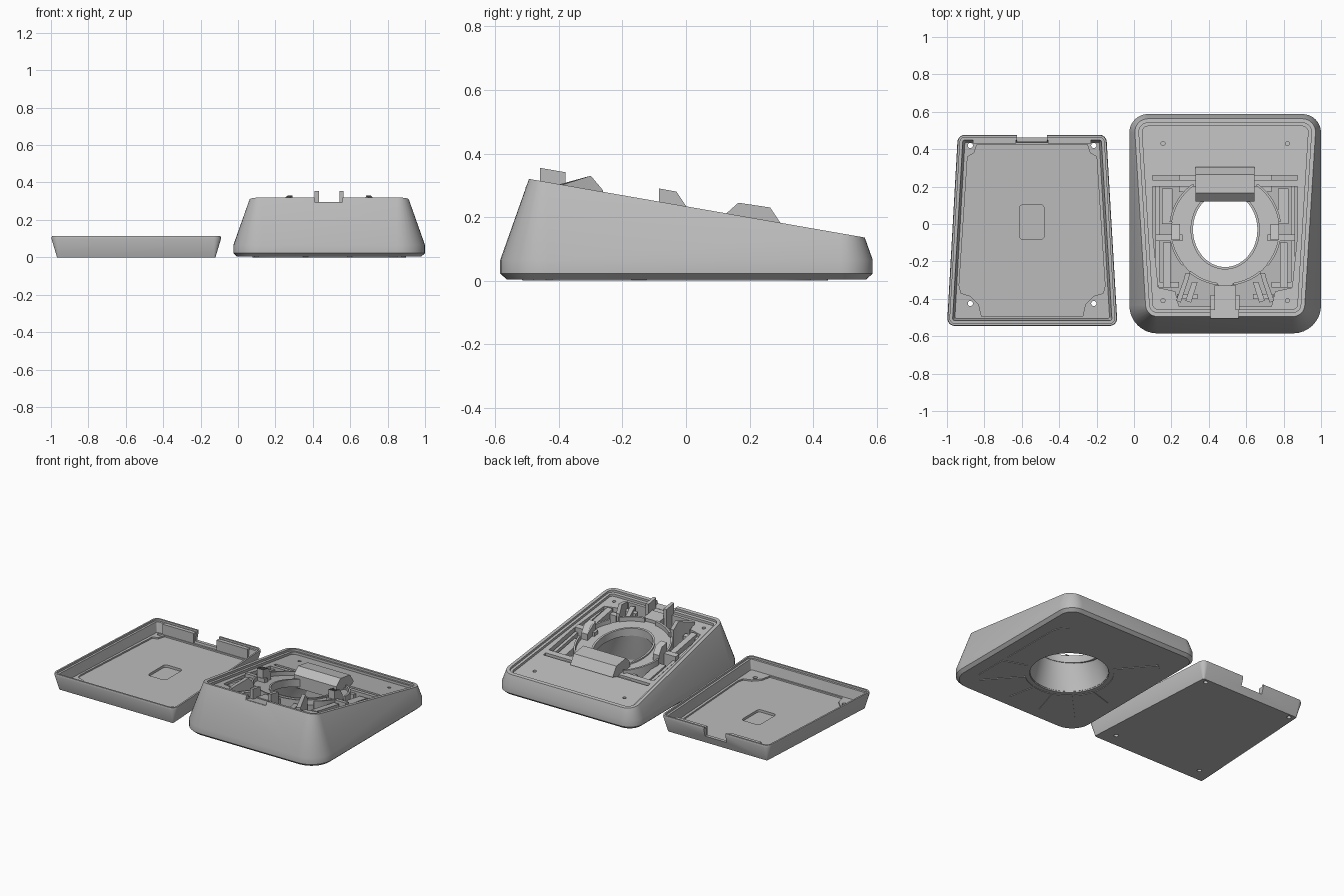
import bpy, bmesh, math
from mathutils import Vector

if "Cube" in bpy.data.objects:
    bpy.data.objects.remove(bpy.data.objects["Cube"], do_unlink=True)

grey = bpy.data.materials.new("plain grey")
grey.use_nodes = True
GREY = (0.5, 0.5, 0.5, 1)
grey.diffuse_color = GREY
grey.node_tree.nodes["Principled BSDF"].inputs["Base Color"].default_value = GREY

CX, CY = 0.4875, -0.03      # stand mirror line and centre of its round opening


def tilt(off):
    """Height of the sloping top at y, shifted by off."""
    return lambda y: 0.32 - 0.1745 * (y + 0.495) + off


def level(pts, z):
    return [(x, y, z(y) if callable(z) else z) for x, y in pts]


def loft(name, rings, tube=False):
    bm = bmesh.new()
    loops = [[bm.verts.new(p) for p in r] for r in rings]
    pairs = list(zip(loops, loops[1:]))
    if tube:
        pairs.append((loops[-1], loops[0]))
    else:
        bm.faces.new(loops[0])
        bm.faces.new(loops[-1])
    for a, b in pairs:
        n = len(a)
        for i in range(n):
            j = (i + 1) % n
            bm.faces.new((a[i], a[j], b[j], b[i]))
    bmesh.ops.recalc_face_normals(bm, faces=bm.faces)
    me = bpy.data.meshes.new(name)
    bm.to_mesh(me)
    bm.free()
    me.materials.append(grey)
    ob = bpy.data.objects.new(name, me)
    bpy.context.collection.objects.link(ob)
    return ob


def prism(name, pts, lo, hi):
    return loft(name, [level(pts, lo), level(pts, hi)])


def box(x0, x1, y0, y1):
    return [(x0, y0), (x1, y0), (x1, y1), (x0, y1)]


def circle(x, y, rx, ry=None, n=64):
    ry = ry or rx
    return [(x + rx * math.cos(math.tau * i / n), y + ry * math.sin(math.tau * i / n))
            for i in range(n)]


def outline(corners, radii, n=8):
    """Rounded counterclockwise outline: one function of the inset per point."""
    out = []
    for i, r in enumerate(radii):
        p, c, q = (Vector(corners[k % len(corners)]) for k in (i - 1, i, i + 1))
        e1, e2 = (c - p).normalized(), (q - c).normalized()
        n1, n2 = Vector((e1.y, -e1.x)), Vector((e2.y, -e2.x))
        k = (n1 + n2) / (1 + n1.dot(n2))
        a0 = math.atan2(n1.y, n1.x)
        turn = math.atan2(n1.cross(n2), n1.dot(n2))
        for s in range(n + 1):
            a = a0 + turn * s / n

            def point(d, a=a, c=c, k=k, r=r):
                rr = max(r - d, 0.01)
                v = c - k * (rr + d) + rr * Vector((math.cos(a), math.sin(a)))
                return v.x, v.y
            out.append(point)
    return out


def inset(line, d):
    return [p(d) for p in line]


def cut(ob, cutters):
    for c in cutters:
        c.hide_render = True
        m = ob.modifiers.new("cut", "BOOLEAN")
        m.operation, m.solver, m.object = "DIFFERENCE", "EXACT", c
    deps = bpy.context.evaluated_depsgraph_get()
    me = bpy.data.meshes.new_from_object(ob.evaluated_get(deps))
    ob.modifiers.clear()
    ob.data = me
    for c in cutters:
        bpy.data.objects.remove(c, do_unlink=True)


def both(name, pts, lo, hi):
    """A part and its mirror image across the stand."""
    prism("left_" + name, [(2 * CX - x, y) for x, y in pts], lo, hi)
    prism("right_" + name, pts, lo, hi)


# Stand body: drafted walls cut off by a sloping, stepped top
body_line = outline(box(-0.025, 1.0, -0.585, 0.588), (0.15, 0.15, 0.1, 0.1))


def top_ring(extra, off):
    ring = []
    for p in body_line:
        d = 0.05
        for _ in range(12):
            d = 0.355 * (tilt(0)(p(d)[1]) - 0.065)
        x, y = p(d + extra)
        ring.append((x, y, tilt(off)(y)))
    return ring


body = loft("stand_body", [
    level(inset(body_line, 0.02), 0.004), level(inset(body_line, 0), 0.022),
    level(inset(body_line, 0), 0.065), top_ring(0, 0), top_ring(0.022, 0),
    top_ring(0.022, -0.014), top_ring(0.04, -0.014), top_ring(0.04, -0.03)])

# Mechanism well, round opening, front latch slot and screw holes
well = [(0.1, 0.26), (0.1, -0.05), (0.13, -0.34), (0.22, -0.36), (0.24, -0.44)]
well += [(2 * CX - x, y) for x, y in reversed(well)]
cutters = [prism("well_cutter", well, 0.06, 0.6),
           prism("opening_cutter", circle(CX, CY, 0.24), -0.1, 0.6),
           prism("latch_cutter", box(0.41, 0.56, -0.6, -0.4), tilt(-0.025), 0.6)]
for x in (0.155, 2 * CX - 0.155):
    for y in (-0.41, 0.43):
        cutters.append(prism("screw_cutter", circle(x, y, 0.011, n=16), tilt(-0.08), 0.6))
cut(body, cutters)

# Bowl rising from the underside to the collar plate
loft("bowl", [level(circle(CX, CY, 0.238), 0.012),
              level(circle(CX, CY, 0.215, 0.22), 0.1),
              level(circle(CX, CY, 0.173, 0.2), tilt(-0.055)),
              level(circle(CX, CY, 0.19, 0.217), tilt(-0.06)),
              level(circle(CX, CY, 0.235, 0.24), 0.1),
              level(circle(CX, CY, 0.26), 0.012)], tube=True)
inner, outer = circle(CX, CY, 0.172, 0.2), circle(CX, CY, 0.288, 0.3)
lip = circle(CX, CY, 0.185, 0.213)
loft("collar_plate", [level(inner, tilt(-0.08)), level(inner, tilt(-0.03)),
                      level(lip, tilt(-0.03)), level(lip, tilt(-0.04)),
                      level(outer, tilt(-0.04)), level(outer, tilt(-0.08))], tube=True)


def arc(r, a0, a1, n=12):
    return [(CX + r * math.cos(math.radians(a0 + (a1 - a0) * i / n)),
             CY + r * math.sin(math.radians(a0 + (a1 - a0) * i / n))) for i in range(n + 1)]


# Thin guard walls around the collar
for a0, a1 in ((125, 172), (190, 220), (230, 262)):
    both("guard_wall", arc(0.288, a0, a1) + arc(0.3, a1, a0), tilt(-0.1), tilt(-0.012))

# Rails, cross arms and clips beside the collar
both("outer_rail", box(0.115, 0.135, -0.33, 0.22), 0.05, tilt(-0.045))
both("front_rail", box(0.155, 0.195, -0.34, -0.1), 0.05, tilt(-0.03))
both("rear_rail", box(0.15, 0.205, 0.0, 0.19), 0.05, tilt(-0.05))
both("cross_arm", box(0.1, 0.33, 0.2, 0.235), 0.05, tilt(-0.03))
both("front_arm", box(0.13, 0.24, -0.34, -0.31), 0.05, tilt(-0.05))
both("clip_foot", box(0.115, 0.26, -0.09, -0.055), 0.05, tilt(-0.015))
clip_height = lambda y: 0.29 if y < -0.07 else (0.28 if y < -0.02 else 0.235)
clip = [(0.2, -0.085), (0.245, -0.085), (0.245, -0.03), (0.245, 0.0),
        (0.2, 0.0), (0.2, -0.03)]
both("side_clip", clip, 0.1, clip_height)

# Slanted front posts with sloping tips
post_top = lambda y: 0.285 if y > -0.27 else (0.33 if y > -0.31 else tilt(-0.01)(y))
both("slanted_post", [(0.30, -0.262), (0.275, -0.262), (0.265, -0.3), (0.225, -0.41),
                      (0.25, -0.42), (0.29, -0.3)], 0.05, post_top)
both("slanted_brace", [(0.34, -0.31), (0.31, -0.31), (0.275, -0.41), (0.305, -0.42)],
     0.05, tilt(-0.03))
both("post_foot", box(0.23, 0.34, -0.4, -0.375), 0.05, tilt(-0.045))

# Front latch: a saddle between two uprights
prism("latch_saddle", box(0.41, 0.56, -0.505, -0.38), 0.2, tilt(-0.027))
prism("latch_bridge", box(0.43, 0.545, -0.42, -0.33), 0.06, tilt(-0.02))
both("latch_upright", box(0.41, 0.432, -0.46, -0.38), 0.2, tilt(0.041))

# Rear hinge bar with bevelled top
bar = [(0.12, 0.205), (0.165, 0.245), (0.265, 0.23), (0.305, 0.17), (0.12, 0.12)]
loft("hinge_bar", [[(x, y, z) for y, z in bar] for x in (0.33, 0.645)])
prism("bar_support", box(0.24, 0.735, 0.17, 0.262), 0.05, tilt(-0.045))


# Raised pads on the underside
def pad(a0, a1):
    edge = []
    for i in range(13):
        t = math.radians(a0 + (a1 - a0) * i / 12)
        r = min(0.41 / max(abs(math.cos(t)), 0.01), 0.45 / max(abs(math.sin(t)), 0.01), 0.55)
        edge.append((CX + r * math.cos(t), CY + r * math.sin(t)))
    return edge + arc(0.27, a1, a0)


prism("right_side_pad", pad(130, 193), 0.0, 0.008)
prism("left_side_pad", pad(-13, 50), 0.0, 0.008)
for i in range(5):
    prism("front_pad", pad(197 + i * 29.4, 223.4 + i * 29.4), 0.0, 0.008)

# Cover tray: flared walls, stepped lip, sunken floor
TX = -0.545
tray_line = outline([(-1.0, -0.545), (-0.088, -0.545), (-0.148, 0.477), (-0.942, 0.477)],
                    (0.04,) * 4)
tray = loft("cover_tray", [
    level(inset(tray_line, 0.03), 0.0), level(inset(tray_line, 0), 0.1),
    level(inset(tray_line, 0.003), 0.113), level(inset(tray_line, 0.014), 0.113),
    level(inset(tray_line, 0.014), 0.1), level(inset(tray_line, 0.028), 0.1),
    level(inset(tray_line, 0.04), 0.036)])

# Floor panel stepping around the screw bosses
half = [(0.27, -0.495), (0.285, -0.43), (0.33, -0.385), (0.38, -0.37), (0.39, -0.33),
        (0.345, 0.36), (0.31, 0.38), (0.295, 0.425)]
panel = [(TX + x, y) for x, y in half] + [(TX - x, y) for x, y in reversed(half)]
pocket = outline(box(-0.613, -0.48, -0.083, 0.103), (0.02,) * 4, 4)
cutters = [prism("panel_cutter", panel, 0.026, 0.3),
           prism("pocket_cutter", inset(pocket, 0), 0.01, 0.3),
           prism("notch_cutter", box(-0.625, -0.465, 0.4, 0.6), 0.05, 0.3)]
for x in (TX - 0.33, TX + 0.33):
    for y in (-0.425, 0.42):
        cutters.append(prism("hole_cutter", circle(x, y, 0.014, n=20), -0.1, 0.3))
cut(tray, cutters)

# Inner ribs on each side of the tray notch
for x0, x1 in ((-0.86, -0.63), (-0.46, -0.23)):
    prism("notch_rib", box(x0, x1, 0.43, 0.455), 0.03, 0.104)

for ob in list(bpy.context.scene.objects):
    if ob.type == "MESH":
        bpy.ops.object.select_all(action="DESELECT")
        ob.select_set(True)
        bpy.context.view_layer.objects.active = ob
        bpy.ops.object.shade_smooth_by_angle(angle=math.radians(30))
